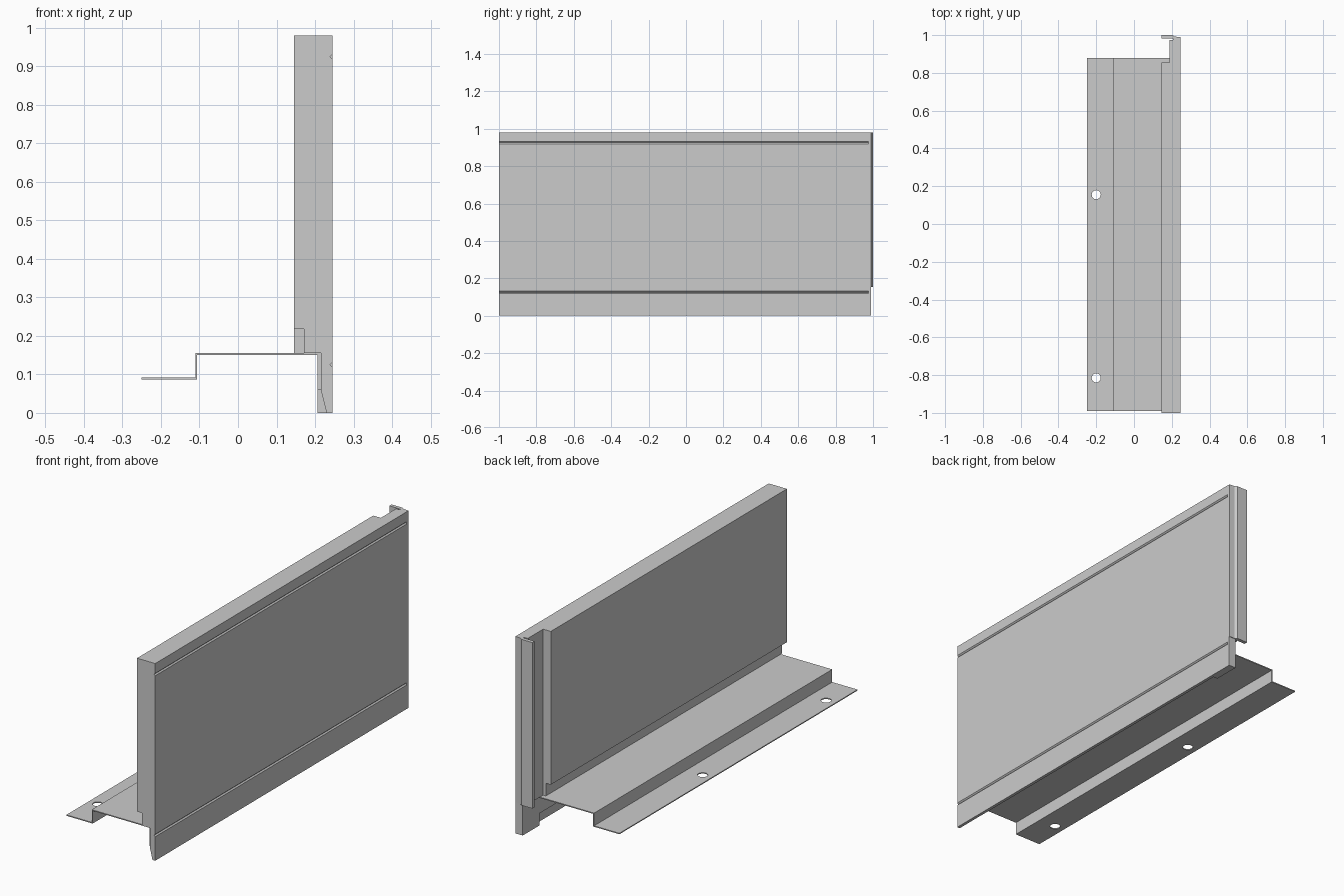
import bpy, bmesh

if "Cube" in bpy.data.objects:
    bpy.data.objects.remove(bpy.data.objects["Cube"])


def prism(name, pts, lo, hi, axis):
    """Extrude a 2D profile: axis 'y' takes (x, z) points, axis 'z' takes (x, y)."""
    bm = bmesh.new()
    verts = [bm.verts.new((a, lo, b) if axis == 'y' else (a, b, lo)) for a, b in pts]
    face = bm.faces.new(verts)
    out = bmesh.ops.extrude_face_region(bm, geom=[face])
    moved = [v for v in out['geom'] if isinstance(v, bmesh.types.BMVert)]
    d = hi - lo
    bmesh.ops.translate(bm, verts=moved, vec=(0, d, 0) if axis == 'y' else (0, 0, d))
    bmesh.ops.recalc_face_normals(bm, faces=bm.faces)
    mesh = bpy.data.meshes.new(name)
    bm.to_mesh(mesh)
    bm.free()
    ob = bpy.data.objects.new(name, mesh)
    bpy.context.collection.objects.link(ob)
    return ob


# Outer face with two shallow V grooves, shared by panel and tongue
FRONT = [(.245, 0)]
for z in (.125, .925):
    FRONT += [(.245, z - .006), (.239, z), (.245, z + .006)]
FRONT.append((.245, .98))

# Main panel: notched inner bottom edge and tapered skirt
prism("wall_panel", FRONT + [(.145, .98), (.145, .218), (.172, .218), (.172, .155),
                             (.215, .155), (.215, .06), (.23, 0)], -1, .855, 'y')

# Narrow tongue continuing the outer face past the panel
prism("end_tongue", FRONT + [(.187, .98), (.187, .155), (.206, .155), (.206, 0)],
      .855, .975, 'y')

# Interlocking hook closing the end, with a shorter lip
prism("end_hook_lower", [(.206, .975), (.245, .975), (.245, .988), (.206, .988)],
      0, .155, 'z')
prism("end_hook_lip", [(.145, .982), (.206, .982), (.206, .975), (.245, .975),
                       (.245, .99), (.215, .992), (.205, 1), (.145, 1)],
      .155, .98, 'z')

# Folded sheet flashing
T = .005
flashing = prism("base_flashing", [
    (-.25, .087), (-.106, .087), (-.106, .155 - T), (.206, .155 - T), (.206, .06),
    (.215, .06), (.215, .155), (-.111, .155), (-.111, .087 + T), (-.25, .087 + T)],
    -.99, .88, 'y')

# Fixing holes through the low flange
for i, y in enumerate((-.815, .155)):
    bpy.ops.mesh.primitive_cylinder_add(vertices=24, radius=.024, depth=.06,
                                        location=(-.2, y, .09))
    cutter = bpy.context.object
    cutter.name = f"hole_cutter_{i + 1}"
    cutter.hide_render = True
    cutter.display_type = 'WIRE'
    mod = flashing.modifiers.new(f"hole_{i + 1}", 'BOOLEAN')
    mod.operation = 'DIFFERENCE'
    mod.solver = 'EXACT'
    mod.object = cutter
